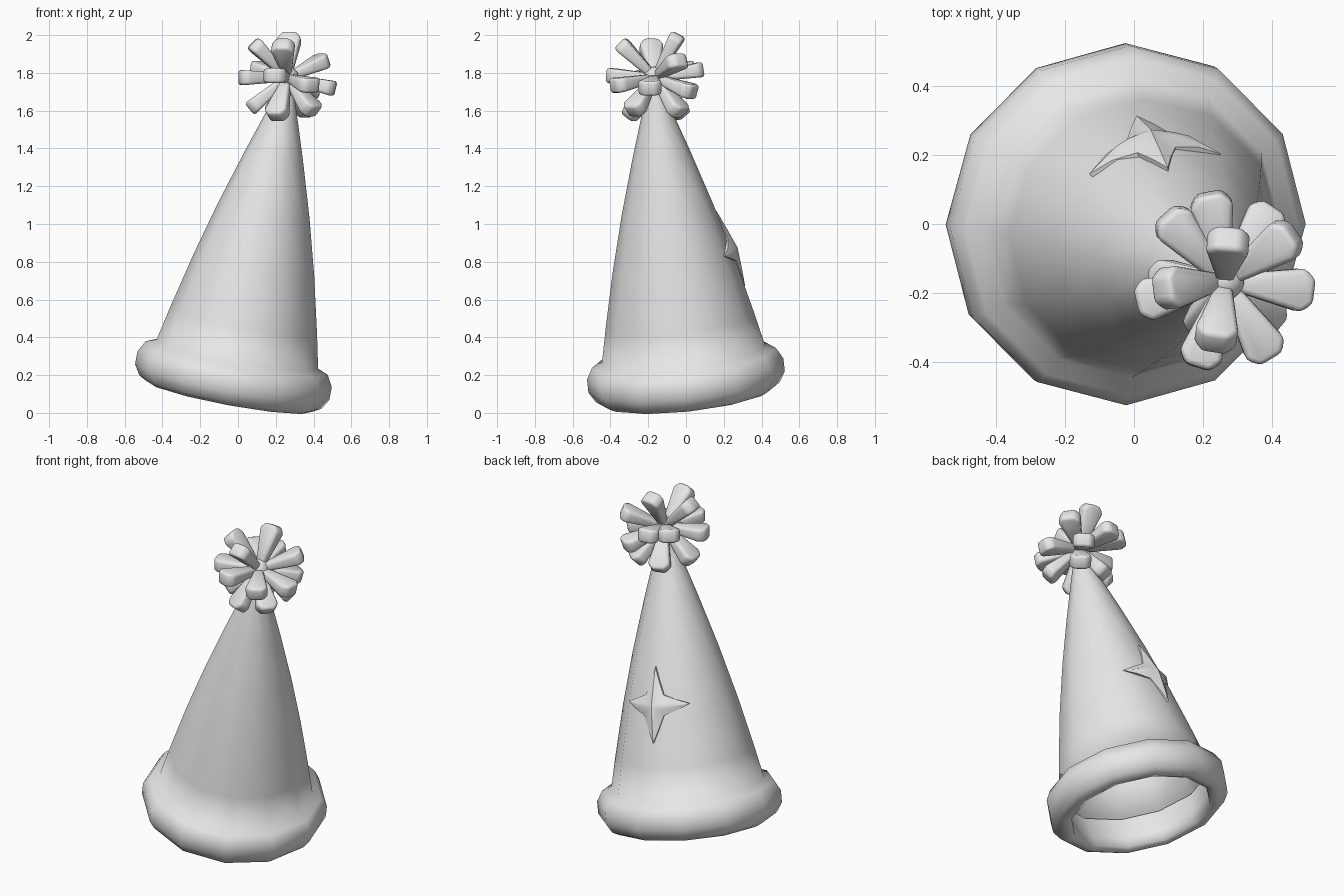
import bpy, bmesh, math
from mathutils import Vector, Matrix

old = bpy.data.objects.get("Cube")
if old:
    bpy.data.objects.remove(old)

grey = bpy.data.materials.new("light grey")
grey.use_nodes = True
grey.diffuse_color = (0.8, 0.8, 0.8, 1)
grey.node_tree.nodes["Principled BSDF"].inputs["Base Color"].default_value = (0.8, 0.8, 0.8, 1)

# The hat leans: everything round is built along z, then tipped onto this axis
AXIS = Vector((0.185, -0.11, 1)).normalized()
LEAN = (Matrix.Translation((-0.025, 0, 0.193))
        @ Vector((0, 0, 1)).rotation_difference(AXIS).to_matrix().to_4x4())
SIDES = 12


def finish(name, bm, matrix, angle=60):
    bmesh.ops.recalc_face_normals(bm, faces=bm.faces)
    mesh = bpy.data.meshes.new(name)
    bm.to_mesh(mesh)
    bm.free()
    mesh.materials.append(grey)
    obj = bpy.data.objects.new(name, mesh)
    bpy.context.collection.objects.link(obj)
    obj.matrix_world = matrix
    bpy.ops.object.select_all(action='DESELECT')
    obj.select_set(True)
    bpy.context.view_layer.objects.active = obj
    bpy.ops.object.shade_smooth_by_angle(angle=math.radians(angle))
    return obj


def polar(r, phi, h):
    return Vector((r * math.cos(phi), r * math.sin(phi), h))


# Slightly bulging cone
def cone_radius(h):
    t = h / 1.55
    return 0.46 * (1 - t) + 0.04 * t + 0.03 * math.sin(math.pi * t)


# Hat: cone flowing into a rounded brim that turns under to an open inside
profile = [(cone_radius(h), h) for h in (1.55, 1.4, 1.2, 0.9, 0.6, 0.3, 0.12)]
profile += [(0.49, 0.1), (0.523, 0.04), (0.523, -0.03), (0.49, -0.085),
            (0.45, -0.107), (0.405, -0.095), (0.405, -0.02), (cone_radius(0.1) - 0.008, 0.1)]
bm = bmesh.new()
rings = [[bm.verts.new(polar(r, 2 * math.pi * i / SIDES, h)) for i in range(SIDES)]
         for r, h in profile]
for a, b in zip(rings, rings[1:]):
    for i in range(SIDES):
        j = (i + 1) % SIDES
        bm.faces.new((a[i], a[j], b[j], b[i]))
finish("hat_cone_and_brim", bm, LEAN, 80)

# Four-pointed star wrapped on the back of the cone
STAR_PHI, STAR_H = math.radians(98), 0.65
bm = bmesh.new()


def star_point(u, v, lift):
    h = STAR_H + v
    return bm.verts.new(polar(cone_radius(h) + lift, STAR_PHI + u / 0.3, h))


outline = []
for k in range(4):
    a, b = k * math.pi / 2, (k + 0.5) * math.pi / 2
    c = a + math.pi / 2
    tip = Vector((math.cos(a), math.sin(a))) * (0.2 if k % 2 == 0 else 0.21)
    inner = Vector((math.cos(b), math.sin(b))) * 0.08
    nxt = Vector((math.cos(c), math.sin(c))) * (0.21 if k % 2 == 0 else 0.2)
    outline += [tip, tip.lerp(inner, 0.5), inner, inner.lerp(nxt, 0.5)]
rings = [[star_point(p.x * s, p.y * s, lift) for p in outline]
         for s, lift in ((0.5, 0.02), (1, 0.003), (1, -0.025))]
peak = star_point(0, 0, 0.036)
for i in range(len(outline)):
    j = (i + 1) % len(outline)
    bm.faces.new((peak, rings[0][i], rings[0][j]))
    for a, b in zip(rings, rings[1:]):
        bm.faces.new((a[i], b[i], b[j], a[j]))
finish("star", bm, LEAN, 35)

# Pompom of flared, bevelled petals
CENTRE = Vector((0.262, -0.165, 1.775))
directions = [
    (.01, .11, .20), (-.16, -.02, .16), (-.02, -.13, .13), (.19, .13, .09),
    (-.25, -.06, 0), (.25, -.03, -.06), (.12, -.20, -.04), (-.07, -.22, .01),
    (-.04, .23, .04), (-.16, .18, .05), (.14, .21, -.08), (-.06, -.13, -.20),
    (.14, -.12, -.18), (-.18, 0, -.15), (.11, .14, -.19), (-.06, .14, -.19),
]
for n, d in enumerate(directions):
    bm = bmesh.new()
    bmesh.ops.create_cube(bm, size=1)
    for v in bm.verts:
        outer = v.co.x > 0
        v.co.x = 0.262 if outer else 0.03
        v.co.y *= 0.14 if outer else 0.05
        v.co.z *= 0.082 if outer else 0.045
    # Cut the outer corners, then soften every edge
    corners = [e for e in bm.edges if all(v.co.x > 0.2 for v in e.verts)
               and abs(e.verts[0].co.z - e.verts[1].co.z) > 0.02]
    bmesh.ops.bevel(bm, geom=corners, offset=0.034, segments=1, affect='EDGES')
    bmesh.ops.bevel(bm, geom=bm.edges[:], offset=0.015, segments=2, affect='EDGES', profile=0.5)
    turn = Vector(d).to_track_quat('X', 'Z').to_matrix().to_4x4()
    finish("pompom_petal_%d" % (n + 1), bm, Matrix.Translation(CENTRE) @ turn, 50)

bm = bmesh.new()
bmesh.ops.create_icosphere(bm, subdivisions=2, radius=0.06)
finish("pompom_core", bm, Matrix.Translation(CENTRE))
